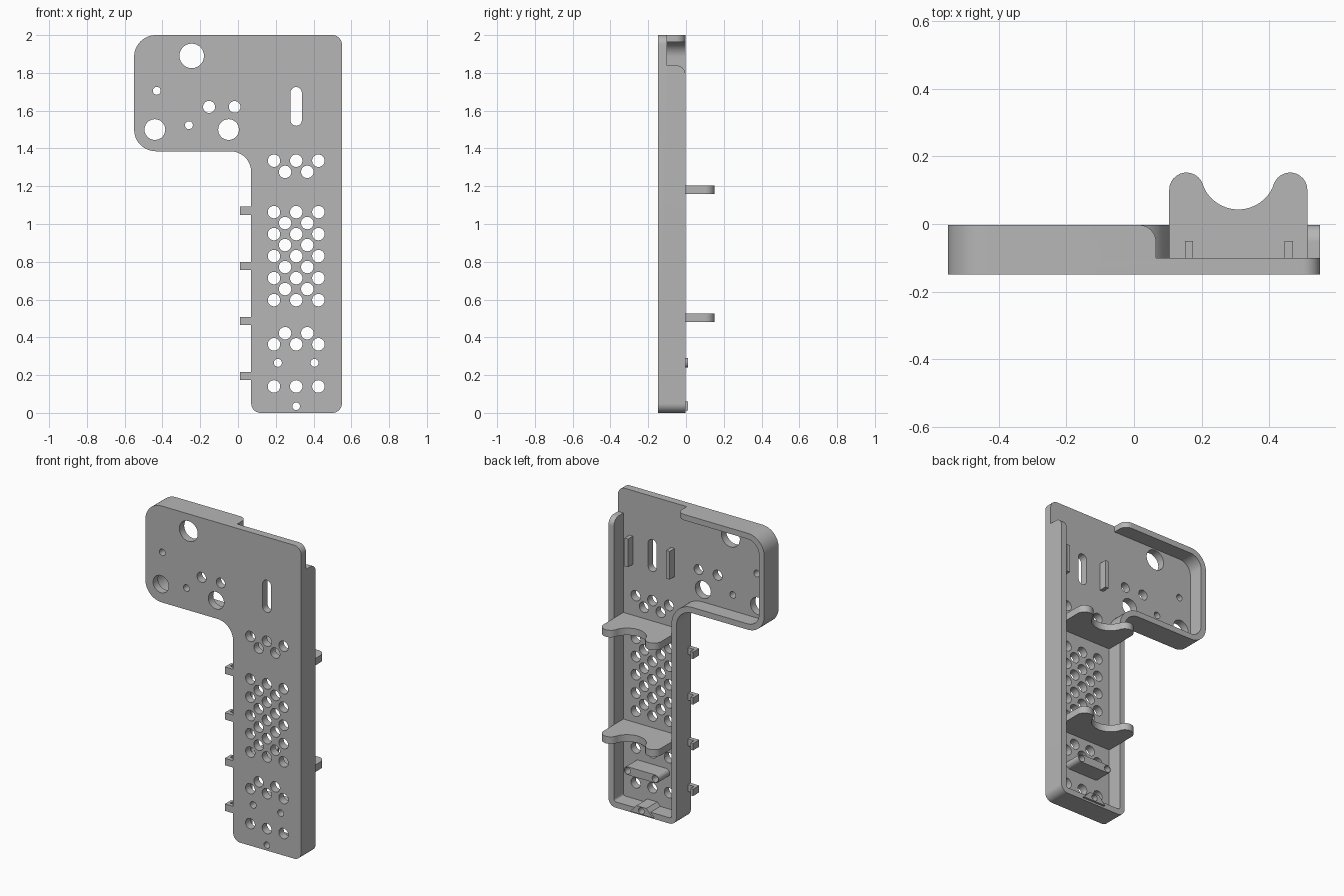
import bpy, bmesh, math
from mathutils import Vector

old = bpy.data.objects.get("Cube")
if old:
    bpy.data.objects.remove(old)

grey = bpy.data.materials.new("plain_grey")
grey.use_nodes = True
grey.diffuse_color = (0.47, 0.47, 0.47, 1)
grey.node_tree.nodes["Principled BSDF"].inputs["Base Color"].default_value = (0.47, 0.47, 0.47, 1)

FRONT, FLOOR, RIM = -0.149, -0.10, -0.003


def arc(cx, cy, r, a0, a1, n=12):
    angles = [math.radians(a0 + (a1 - a0) * i / n) for i in range(n + 1)]
    return [(cx + r * math.cos(a), cy + r * math.sin(a)) for a in angles]


def rounded(corners, n=12):
    """Right-angled outline with each corner (x, y, radius) turned into an arc."""
    pts = []
    for i, (x, y, r) in enumerate(corners):
        p = Vector((x, y))
        to_prev = (Vector(corners[i - 1][:2]) - p).normalized()
        to_next = (Vector(corners[(i + 1) % len(corners)][:2]) - p).normalized()
        centre = p + (to_prev + to_next) * r
        for k in range(n + 1):
            t = k / n * math.pi / 2
            pts.append(tuple(centre - to_next * r * math.cos(t) - to_prev * r * math.sin(t)))
    return pts


def add_prism(bm, pts, lo, hi, axis):
    """Extrude a flat profile along one axis."""
    place = {"x": lambda a, b, d: (d, a, b),
             "y": lambda a, b, d: (a, d, b),
             "z": lambda a, b, d: (a, b, d)}[axis]
    near = [bm.verts.new(place(a, b, lo)) for a, b in pts]
    far = [bm.verts.new(place(a, b, hi)) for a, b in pts]
    caps = bm.faces.new(near), bm.faces.new(far)
    for i in range(len(pts)):
        bm.faces.new((near[i - 1], near[i], far[i], far[i - 1]))
    return caps


def finish(name, bm):
    bmesh.ops.recalc_face_normals(bm, faces=bm.faces[:])
    mesh = bpy.data.meshes.new(name)
    bm.to_mesh(mesh)
    bm.free()
    mesh.materials.append(grey)
    obj = bpy.data.objects.new(name, mesh)
    bpy.context.collection.objects.link(obj)
    return obj


def prism(name, pts, lo, hi, axis, bevel=0):
    bm = bmesh.new()
    caps = add_prism(bm, pts, lo, hi, axis)
    if bevel:
        bmesh.ops.bevel(bm, geom=caps[0].edges[:], offset=bevel, segments=3,
                        profile=0.5, affect="EDGES")
    return finish(name, bm)


def select_only(obj):
    bpy.ops.object.select_all(action="DESELECT")
    obj.select_set(True)
    bpy.context.view_layer.objects.active = obj


def cut(obj, *cutters):
    for cutter in cutters:
        mod = obj.modifiers.new("cut", "BOOLEAN")
        mod.operation, mod.solver, mod.object = "DIFFERENCE", "EXACT", cutter
        select_only(obj)
        bpy.ops.object.modifier_apply(modifier=mod.name)


# Tray outline, and the cavity behind the front plate
outline = rounded([(0.07, 0, 0.05), (0.55, 0, 0.05), (0.55, 2, 0.05),
                   (-0.55, 2, 0.115), (-0.55, 1.385, 0.115), (0.07, 1.385, 0.11)])
cavity_outline = rounded([(0.105, 0.037, 0.015), (0.512, 0.037, 0.015), (0.512, 1.963, 0.015),
                          (-0.513, 1.963, 0.08), (-0.513, 1.422, 0.08), (0.105, 1.422, 0.147)])
tray = prism("tray", outline, FRONT, RIM, "y", bevel=0.008)
cavity = prism("cavity_cutter", cavity_outline, FLOOR, 0.2, "y")

# Open corner: both walls end in a rounded shoulder
top_gap = prism("top_gap_cutter",
                [(0.7, FLOOR), (0.065, FLOOR)] + arc(0.015, RIM - 0.05, 0.05, 0, 90)
                + [(0.015, 0.1), (0.7, 0.1)], 1.9, 2.1, "z")
side_gap = prism("side_gap_cutter",
                 [(FLOOR, 2.1), (FLOOR, 1.84)] + arc(RIM - 0.05, 1.79, 0.05, 90, 0)
                 + [(0.1, 1.79), (0.1, 2.1)], 0.45, 0.7, "x")

# Holes: odd sizes, then the staggered vent pattern
MID, STEP = 0.308, 0.1175
holes = [(-0.245, 1.89, 0.065), (-0.44, 1.5, 0.055), (-0.05, 1.5, 0.055),
         (-0.43, 1.705, 0.021), (-0.26, 1.523, 0.021), (-0.153, 1.62, 0.032),
         (-0.018, 1.62, 0.031), (0.211, 0.265, 0.021), (0.405, 0.265, 0.021),
         (MID, 0.035, 0.02)]
triple_rows = [1.335, 0.363, 0.14] + [1.063 - 0.1165 * i for i in range(5)]
double_rows = [1.276, 0.422] + [1.005 - 0.1165 * i for i in range(4)]
holes += [(MID + STEP * k, z, 0.033) for z in triple_rows for k in (-1, 0, 1)]
holes += [(MID + STEP * k, z, 0.033) for z in double_rows for k in (-0.5, 0.5)]
bm = bmesh.new()
for x, z, r in holes:
    add_prism(bm, arc(x, z, r, 0, 360, 28)[:-1], -0.3, 0.3, "y")
slot = arc(MID, 1.695, 0.03, 0, 180) + arc(MID, 1.55, 0.03, 180, 360)
add_prism(bm, slot, -0.3, 0.3, "y")
drill = finish("hole_cutter", bm)
cut(tray, cavity, top_gap, side_gap, drill)
parts = [tray]

# Two cradle shelves with a scooped back edge
lobe = [(0.104, FLOOR - 0.01)] + arc(0.155, 0.101, 0.051, 180, 18)
scoop = arc(MID, 0.155, 0.112, 200, 340, 24)
mirrored = [(2 * MID - x, y) for x, y in reversed(lobe)]
for name, z in (("upper_shelf", 1.16), ("lower_shelf", 0.48)):
    parts.append(prism(name, lobe + scoop[1:-1] + mirrored, z, z + 0.045, "z"))

# Guide ribs either side of the slot
for name, x in (("left_rib", 0.457), ("right_rib", 0.163)):
    rib = [(x - 0.012, 1.53), (x + 0.012, 1.53), (x + 0.012, 1.71), (x - 0.012, 1.71)]
    parts.append(prism(name, rib, FLOOR - 0.01, -0.05, "y"))

# Screw bar and bottom screw boss
bar_outline = arc(0.405, 0.265, 0.026, -90, 90) + arc(0.211, 0.265, 0.026, 90, 270)
bar = prism("screw_bar", bar_outline, FLOOR - 0.01, 0.01, "y")
boss_outline = [(MID - 0.08, 0.012), (MID + 0.08, 0.012), (MID + 0.035, 0.06), (MID - 0.035, 0.06)]
boss = prism("screw_boss", boss_outline, FLOOR - 0.01, 0.01, "y")
for obj in (bar, boss):
    cut(obj, drill)
    parts.append(obj)

# Cable hooks along the side
hook = [(0.08, -0.147), (0.01, -0.147), (0.01, -0.085), (0.028, -0.085),
        (0.028, -0.12), (0.08, -0.12)]
for i in range(4):
    z = 0.173 + 0.2915 * i
    parts.append(prism("cable_hook_%d" % (i + 1), hook, z, z + 0.044, "z"))

for cutter in (cavity, top_gap, side_gap, drill):
    bpy.data.objects.remove(cutter)
for obj in parts:
    select_only(obj)
    bpy.ops.object.shade_smooth_by_angle(angle=math.radians(30))
